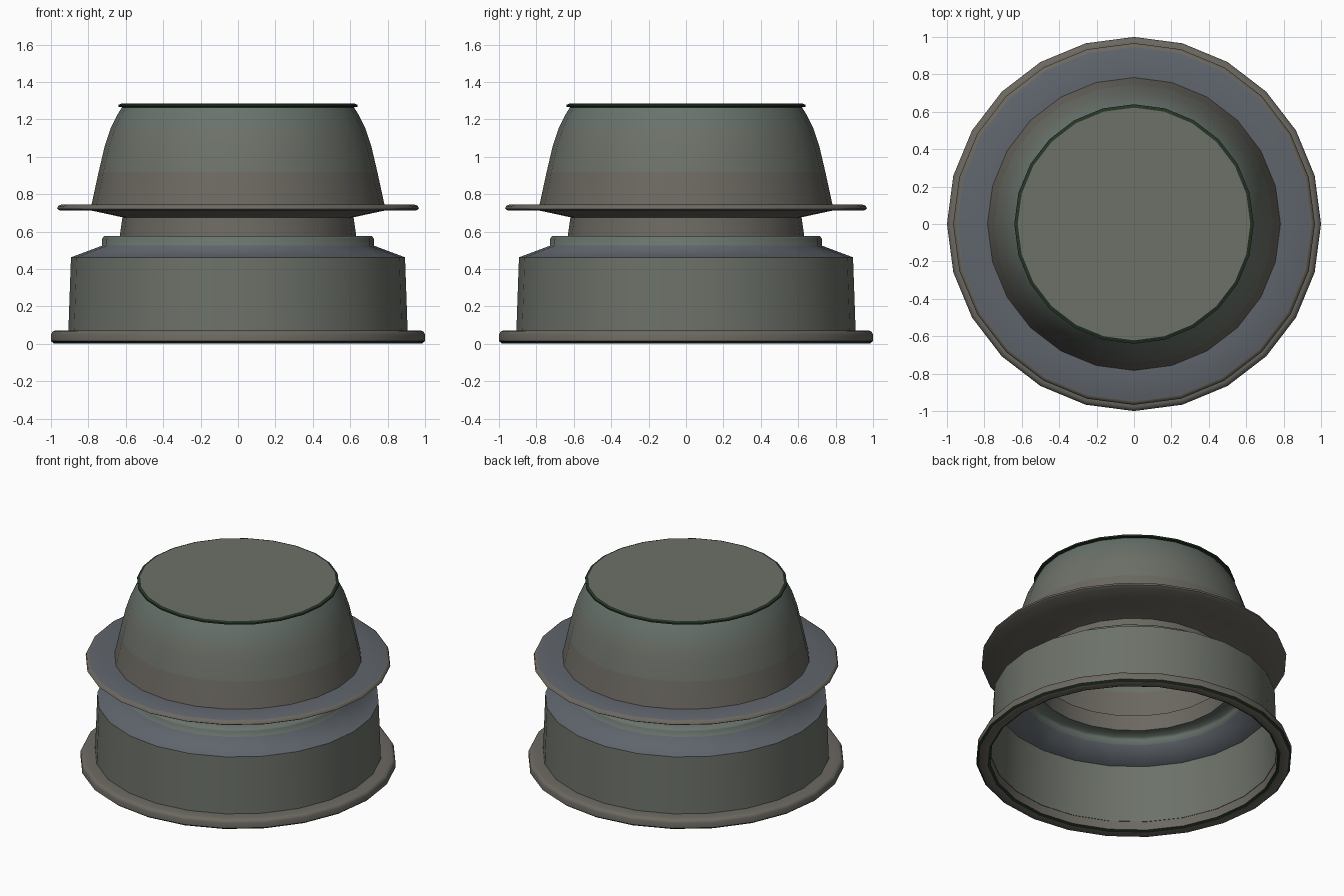
import bpy, bmesh, math

if "Cube" in bpy.data.objects:
    bpy.data.objects.remove(bpy.data.objects["Cube"])

SIDES = 24


def material(name, rgb):
    m = bpy.data.materials.new(name)
    m.diffuse_color = (*rgb, 1)
    m.use_nodes = True
    m.node_tree.nodes["Principled BSDF"].inputs["Base Color"].default_value = m.diffuse_color
    return m


def lathe(name, profile, mats, bands=None, sharp=50):
    """Revolve (radius, height) points about z; radius 0 closes with a flat cap.
    bands gives the material index of each profile segment."""
    bm = bmesh.new()
    rings = []
    for r, z in profile:
        rings.append([bm.verts.new((r * math.cos(2 * math.pi * i / SIDES),
                                    r * math.sin(2 * math.pi * i / SIDES), z))
                      for i in range(SIDES)] if r > 0 else None)
    for k, (a, b) in enumerate(zip(rings, rings[1:])):
        if b is None:
            bm.faces.new(a)
            continue
        for i in range(SIDES):
            j = (i + 1) % SIDES
            f = bm.faces.new((a[i], a[j], b[j], b[i]))
            f.material_index = bands[k] if bands else 0
    me = bpy.data.meshes.new(name)
    bm.to_mesh(me)
    bm.free()
    for m in mats:
        me.materials.append(m)
    me.shade_smooth()
    me.set_sharp_from_angle(angle=math.radians(sharp))
    ob = bpy.data.objects.new(name, me)
    bpy.context.collection.objects.link(ob)
    return ob


olive = material("olive_grey", (0.15, 0.165, 0.14))
teal = material("teal_grey", (0.14, 0.17, 0.15))
blue = material("blue_grey", (0.115, 0.13, 0.15))
brown = material("brown_grey", (0.15, 0.14, 0.12))
green = material("dark_green", (0.018, 0.035, 0.018))

# Rolled foot rim, open underneath, dark along its lowest edge
lathe("base_rim", [(0.91, 0.07), (0.912, 0.012), (0.93, 0.003), (0.985, 0.003), (1.0, 0.015),
                   (1.0, 0.05), (0.992, 0.066), (0.975, 0.072), (0.907, 0.072)],
      [brown, green], [0, 1, 0, 1, 0, 0, 0, 0])
# Hollow lower drum
lathe("base_wall", [(0.907, 0.07), (0.893, 0.463)], [olive])
# Sloping shoulder with a raised step
lathe("shoulder", [(0.893, 0.463), (0.727, 0.525), (0.727, 0.562), (0.715, 0.577),
                   (0.632, 0.577)], [blue, teal], [0, 1, 1, 1], 75)
# Narrow neck
lathe("neck", [(0.632, 0.577), (0.618, 0.677)], [brown])
# Wide thin flange around the neck
lathe("flange", [(0.618, 0.677), (0.78, 0.712), (0.95, 0.712), (0.967, 0.722),
                 (0.962, 0.738), (0.945, 0.745), (0.783, 0.745)],
      [brown, blue], [0, 0, 0, 0, 0, 1], 60)
# Curved crown, greener towards the top
lathe("crown", [(0.783, 0.745), (0.745, 0.92), (0.712, 1.06), (0.68, 1.155),
                (0.645, 1.225), (0.62, 1.265)], [brown, olive, teal], [0, 1, 1, 2, 2])
# Thin lip around the top
lathe("top_lip", [(0.62, 1.265), (0.64, 1.268), (0.64, 1.278), (0.622, 1.285)], [green])
# Flat top
lathe("top_plate", [(0.622, 1.285), (0, 1.285)], [olive])
